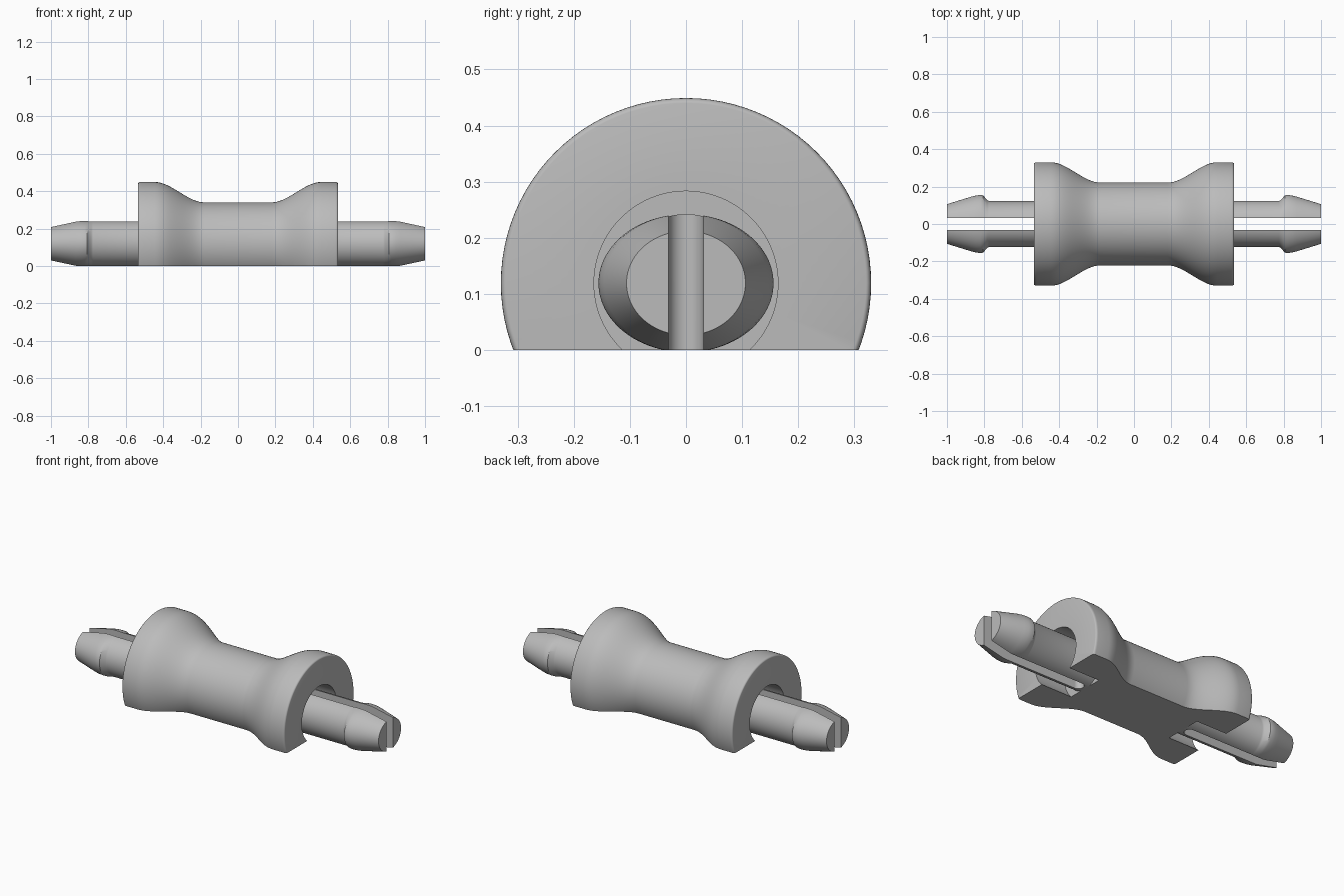
import bpy
import bmesh
import math
from mathutils import Matrix

if "Cube" in bpy.data.objects:
    bpy.data.objects.remove(bpy.data.objects["Cube"], do_unlink=True)

AXIS_Z = 0.119      # height of the shared centre line
SEGMENTS = 96

grey = bpy.data.materials.new("plain grey")
grey.use_nodes = True
grey.diffuse_color = (0.5, 0.5, 0.5, 1)
grey.node_tree.nodes["Principled BSDF"].inputs["Base Color"].default_value = (0.5, 0.5, 0.5, 1)


def add_object(name, bm):
    bmesh.ops.recalc_face_normals(bm, faces=bm.faces)
    mesh = bpy.data.meshes.new(name)
    bm.to_mesh(mesh)
    bm.free()
    mesh.materials.append(grey)
    obj = bpy.data.objects.new(name, mesh)
    bpy.context.collection.objects.link(obj)
    return obj


def turn(sections):
    """Skin elliptical sections (x, y radius, z radius) along x, capped at both ends."""
    bm = bmesh.new()
    rings = []
    for x, ry, rz in sections:
        angles = [2 * math.pi * i / SEGMENTS for i in range(SEGMENTS)]
        rings.append([bm.verts.new((x, ry * math.cos(a), AXIS_Z + rz * math.sin(a)))
                      for a in angles])
    for a, b in zip(rings, rings[1:]):
        for i in range(SEGMENTS):
            j = (i + 1) % SEGMENTS
            bm.faces.new((a[i], a[j], b[j], b[i]))
    bm.faces.new(rings[0])
    bm.faces.new(rings[-1])
    return bm


def flatten_bottom(bm):
    """Slice the body at the ground and close the cut."""
    bmesh.ops.bisect_plane(bm, geom=bm.verts[:] + bm.edges[:] + bm.faces[:], dist=1e-6,
                           plane_co=(0, 0, 0), plane_no=(0, 0, 1), clear_inner=True)
    open_edges = [e for e in bm.edges if e.is_boundary]
    bmesh.ops.holes_fill(bm, edges=open_edges, sides=0)


def smooth(obj, degrees):
    bpy.ops.object.select_all(action="DESELECT")
    obj.select_set(True)
    bpy.context.view_layer.objects.active = obj
    bpy.ops.object.shade_smooth_by_angle(angle=math.radians(degrees))


# Waisted body: recess floor and wall, rounded rim, flange, flared neck
RIM, FLOOR, BORE, FLANGE, WAIST = 0.535, 0.335, 0.164, 0.33, 0.221
half = [(FLOOR, BORE), (RIM, BORE), (RIM, FLANGE - 0.009)]
for k in range(1, 5):
    a = k * math.pi / 8
    half.append((RIM - 0.014 * (1 - math.cos(a)), FLANGE - 0.009 + 0.009 * math.sin(a)))
flare_start, flare_end = 0.445, 0.18
for k in range(17):
    t = k / 16
    half.append((flare_start + (flare_end - flare_start) * t,
                 FLANGE + (WAIST - FLANGE) * t * t * (3 - 2 * t)))
profile = half + [(-x, r) for x, r in reversed(half)]
bm = turn([(x, r, r) for x, r in profile])
flatten_bottom(bm)
body = add_object("spool_body", bm)
smooth(body, 35)


# Split barbed pins at both ends
def make_pin(name, side):
    bm = turn([(side * x, ry, rz) for x, ry, rz in (
        (FLOOR, 0.123, 0.123), (0.775, 0.123, 0.123), (0.785, 0.128, 0.123),
        (0.806, 0.153, 0.123), (0.82, 0.156, 0.123), (0.845, 0.152, 0.123),
        (0.87, 0.146, 0.12), (1.0, 0.106, 0.093))])
    flatten_bottom(bm)
    pin = add_object(name, bm)

    # Round-ended slot between the two prongs
    gap, centre = 0.031, 0.381
    outline = [(centre - gap * math.sin(a), gap * math.cos(a))
               for a in (math.pi * i / 16 for i in range(17))]
    outline += [(1.2, -gap), (1.2, gap)]
    cut = bmesh.new()
    face = cut.faces.new([cut.verts.new((side * x, y, -0.1)) for x, y in outline])
    wall = bmesh.ops.extrude_face_region(cut, geom=[face])
    moved = [v for v in wall["geom"] if isinstance(v, bmesh.types.BMVert)]
    bmesh.ops.transform(cut, matrix=Matrix.Translation((0, 0, 0.5)), verts=moved)
    cutter = add_object("slot_cutter", cut)

    mod = pin.modifiers.new("slot", "BOOLEAN")
    mod.operation, mod.solver, mod.object = "DIFFERENCE", "EXACT", cutter
    bpy.context.view_layer.update()
    result = pin.evaluated_get(bpy.context.evaluated_depsgraph_get())
    mesh = bpy.data.meshes.new_from_object(result)
    pin.modifiers.clear()
    pin.data = mesh
    bpy.data.objects.remove(cutter, do_unlink=True)
    smooth(pin, 30)


make_pin("left_split_pin", 1)
make_pin("right_split_pin", -1)
